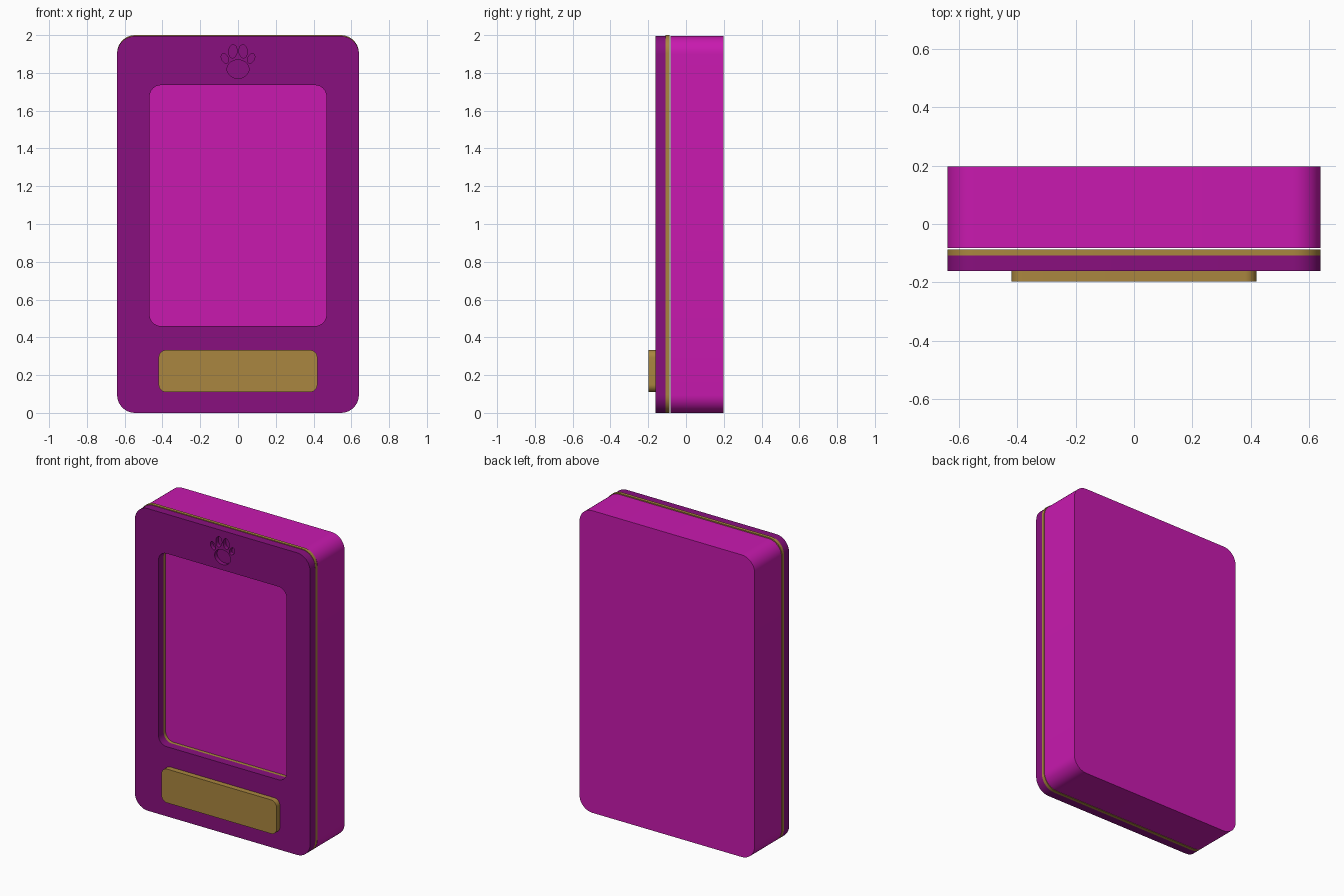
import bpy, bmesh
from math import sin, cos, pi, radians

if "Cube" in bpy.data.objects:
    bpy.data.objects.remove(bpy.data.objects["Cube"])


def material(name, rgb):
    m = bpy.data.materials.new(name)
    m.diffuse_color = (*rgb, 1)
    m.use_nodes = True
    m.node_tree.nodes["Principled BSDF"].inputs["Base Color"].default_value = m.diffuse_color
    return m


pink = material("pink", (0.58, 0.01, 0.43))
purple = material("purple", (0.25, 0.005, 0.21))
gold = material("gold", (0.40, 0.24, 0.05))


def rounded_rect(x, z0, z1, r, seg=10):
    """Rounded rectangle outline in the xz plane, centred on x = 0."""
    pts = []
    corners = [(x - r, z1 - r), (r - x, z1 - r), (r - x, z0 + r), (x - r, z0 + r)]
    for k, (cx, cz) in enumerate(corners):
        for i in range(seg + 1):
            a = (k + i / seg) * pi / 2
            pts.append((cx + r * cos(a), cz + r * sin(a)))
    return pts


def oval(cx, cz, rx, rz, tilt=0, n=32):
    t = radians(tilt)
    return [(cx + rx * cos(a) * cos(t) - rz * sin(a) * sin(t),
             cz + rx * cos(a) * sin(t) + rz * sin(a) * cos(t))
            for a in (2 * pi * i / n for i in range(n))]


def add_prism(bm, outer, y0, y1, hole=None):
    """Extrude an outline along y; a hole has the same point count as the outline."""
    n = len(outer)

    def ring(pts, y):
        return [bm.verts.new((x, y, z)) for x, z in pts]

    def bridge(a, b):
        for i in range(n):
            j = (i + 1) % n
            bm.faces.new((a[i], a[j], b[j], b[i]))

    f, b = ring(outer, y0), ring(outer, y1)
    bridge(f, b)
    if hole:
        hf, hb = ring(hole, y0), ring(hole, y1)
        bridge(b, hb)
        bridge(hb, hf)
        bridge(hf, f)
    else:
        bm.faces.new(f)
        bm.faces.new(b)


def make(name, mat, prisms):
    bm = bmesh.new()
    for p in prisms:
        add_prism(bm, *p)
    bmesh.ops.recalc_face_normals(bm, faces=bm.faces)
    me = bpy.data.meshes.new(name)
    bm.to_mesh(me)
    bm.free()
    me.materials.append(mat)
    ob = bpy.data.objects.new(name, me)
    bpy.context.collection.objects.link(ob)
    return ob


def smooth(ob):
    bpy.ops.object.select_all(action='DESELECT')
    ob.select_set(True)
    bpy.context.view_layer.objects.active = ob
    bpy.ops.object.shade_smooth_by_angle(angle=radians(30))


# Main case, trim ring and front frame
case = rounded_rect(0.64, 0, 1.995, 0.095)
trim = rounded_rect(0.64, 0, 2.0, 0.095)
window = rounded_rect(0.468, 0.46, 1.735, 0.06)
body = make("case_body", pink, [(case, -0.083, 0.198)])
ring = make("trim_ring", gold, [(trim, -0.108, -0.087, window)])
frame = make("front_frame", purple, [(case, -0.162, -0.108, window)])

# Raised label plate
plate = make("label_plate", gold, [(rounded_rect(0.42, 0.11, 0.333, 0.04), -0.198, -0.162)])

# Paw print engraved in the frame
paw = [oval(0, 1.82, 0.058, 0.049)]
for s in (-1, 1):
    paw.append(oval(s * 0.027, 1.914, 0.022, 0.035, s * 5))
    paw.append(oval(s * 0.07, 1.877, 0.017, 0.027, -s * 25))
cutter = make("paw_cutter", purple, [(p, -0.2, -0.135) for p in paw])
cutter.hide_render = True

mod = frame.modifiers.new("engrave", 'BOOLEAN')
mod.operation = 'DIFFERENCE'
mod.solver = 'EXACT'
mod.object = cutter
bpy.context.view_layer.objects.active = frame
bpy.ops.object.modifier_apply(modifier=mod.name)
bpy.data.objects.remove(cutter)

for ob in (body, ring, frame, plate):
    smooth(ob)
